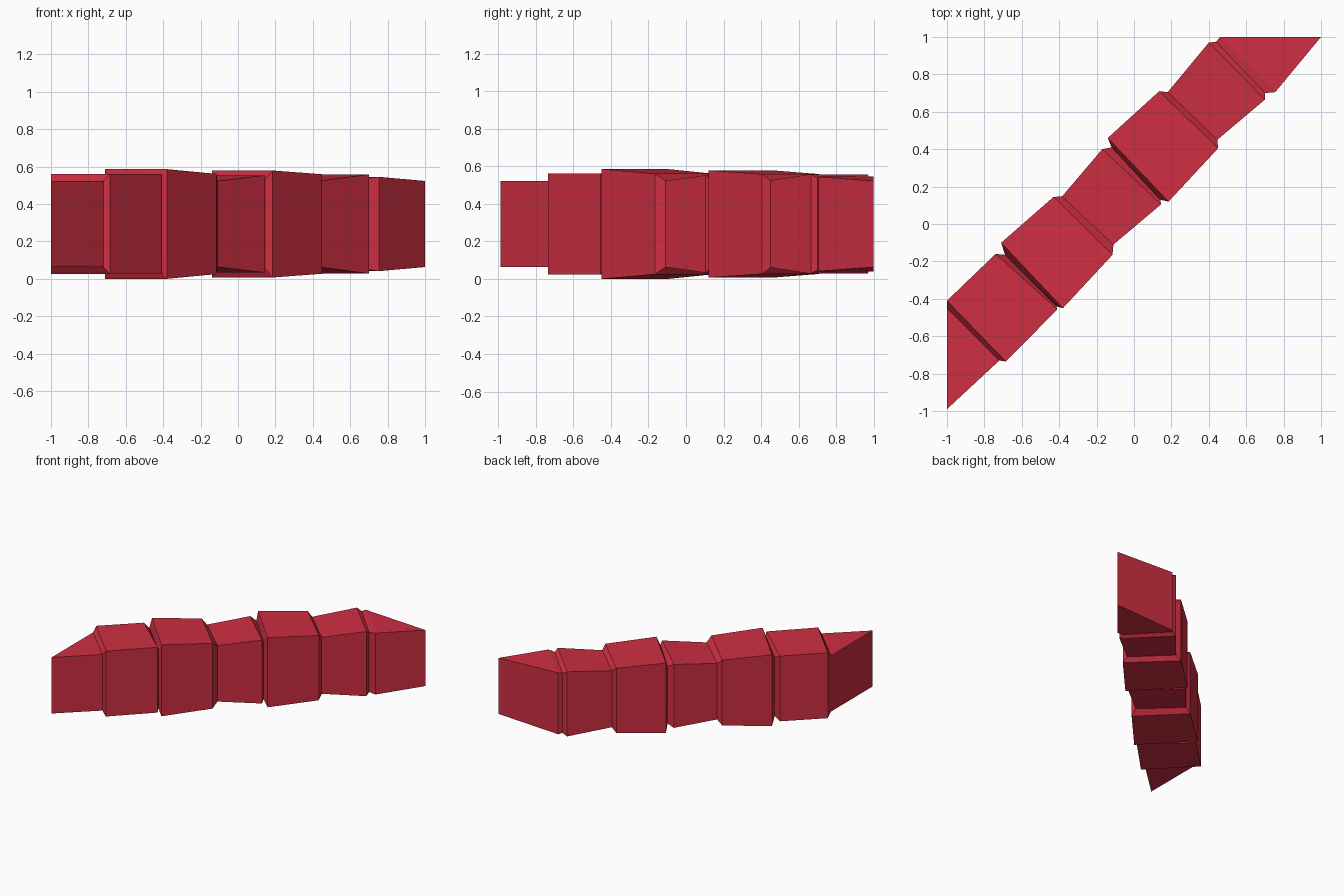
import bpy
import bmesh

default_cube = bpy.data.objects.get("Cube")
if default_cube:
    bpy.data.objects.remove(default_cube)

MID_HEIGHT = 0.293

# Single red material
red = bpy.data.materials.new("red")
red.use_nodes = True
colour = (0.62, 0.028, 0.054, 1.0)
red.diffuse_color = colour
red.node_tree.nodes["Principled BSDF"].inputs["Base Color"].default_value = colour


def upright(bm, x, y, half):
    """Bottom and top vertex of one vertical corner edge."""
    return [bm.verts.new((x, y, MID_HEIGHT + side * half)) for side in (-1, 1)]


def cross_section(bm, left_x, left_y, right_x, right_y, half):
    """Rectangular ring standing across the beam."""
    left = upright(bm, left_x, left_y, half)
    right = upright(bm, right_x, right_y, half)
    return [left[0], right[0], right[1], left[1]]


def finish(bm, name):
    bmesh.ops.recalc_face_normals(bm, faces=bm.faces[:])
    mesh = bpy.data.meshes.new(name)
    bm.to_mesh(mesh)
    bm.free()
    mesh.materials.append(red)
    part = bpy.data.objects.new(name, mesh)
    bpy.context.collection.objects.link(part)
    bpy.ops.object.select_all(action="DESELECT")
    part.select_set(True)
    bpy.context.view_layer.objects.active = part
    bpy.ops.object.shade_smooth_by_angle()


def block(name, sections):
    """Closed box lofted through a run of cross sections."""
    bm = bmesh.new()
    rings = [cross_section(bm, *section) for section in sections]
    for near, far in zip(rings, rings[1:]):
        for i in range(len(near)):
            j = (i + 1) % len(near)
            bm.faces.new((near[j], near[i], far[i], far[j]))
    bm.faces.new(rings[0])
    bm.faces.new(rings[-1])
    finish(bm, name)


def wedge(name, section, tip_x, tip_y, half):
    """Triangular end piece from a cross section to one upright edge."""
    bm = bmesh.new()
    ring = cross_section(bm, *section)
    low, high = upright(bm, tip_x, tip_y, half)
    left_low, right_low, right_high, left_high = ring
    bm.faces.new(ring)
    bm.faces.new((left_low, right_low, low))
    bm.faces.new((left_high, right_high, high))
    bm.faces.new((right_low, low, high, right_high))
    bm.faces.new((left_low, low, high, left_high))
    finish(bm, name)


# Narrow necks shared by neighbouring blocks: left x, y, right x, y, half height
necks = [
    (-1.0, -0.45, -0.72, -0.73, 0.23),
    (-0.69, -0.165, -0.415, -0.44, 0.24),
    (-0.385, 0.147, -0.11, -0.11, 0.23),
    (-0.12, 0.41, 0.14, 0.13, 0.235),
    (0.18, 0.705, 0.445, 0.45, 0.232),
    (0.44, 0.975, 0.70, 0.70, 0.245),
]

# Wide sections at the start and end of each block
bodies = [
    [(-1.0, -0.41, -0.685, -0.735, 0.268), (-0.74, -0.16, -0.41, -0.457, 0.268)],
    [(-0.71, -0.10, -0.38, -0.45, 0.293), (-0.43, 0.145, -0.115, -0.165, 0.268)],
    [(-0.17, 0.40, 0.145, 0.105, 0.26)],
    [(-0.14, 0.46, 0.185, 0.12, 0.286), (0.135, 0.71, 0.45, 0.405, 0.266)],
    [(0.40, 0.97, 0.70, 0.665, 0.265)],
]

for index, body in enumerate(bodies):
    block(f"beam_block_{index + 1}", [necks[index], *body, necks[index + 1]])

# Slanted end pieces
far_shoulder = (0.46, 1.0, 0.755, 0.705, 0.252)
block("far_end_collar", [necks[-1], far_shoulder])
wedge("far_end_wedge", far_shoulder, 1.0, 1.0, 0.23)
wedge("near_end_wedge", necks[0], -1.0, -0.99, 0.23)
